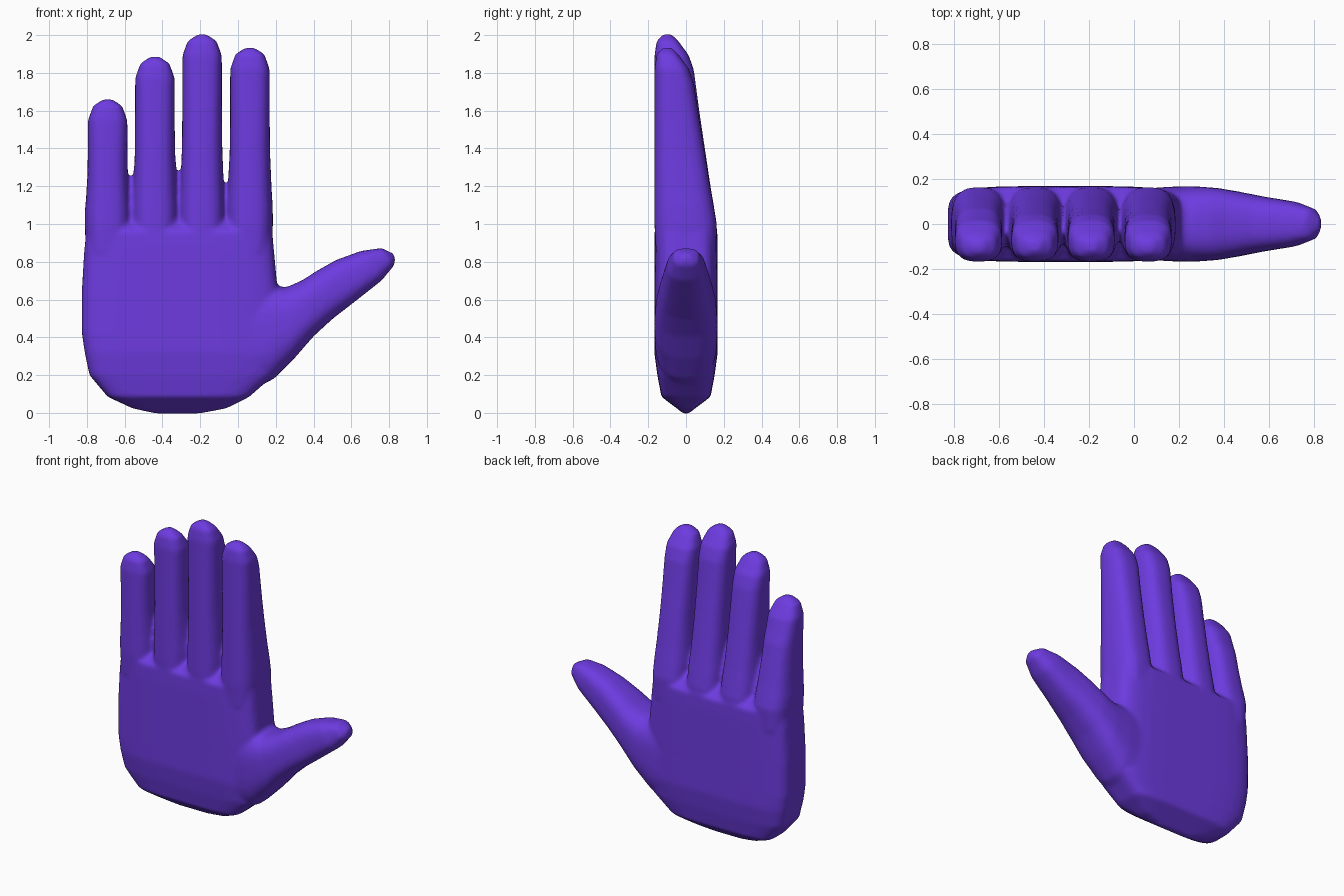
import bpy, bmesh, math

SIDES = 32


def spow(v, p):
    return math.copysign(abs(v) ** p, v)


def loft(bm, rings, n):
    """Skin superellipse rings; each ring = (x1, z1, x2, z2, y_front, y_back)."""
    loops = []
    for x1, z1, x2, z2, yf, yb in rings:
        loop = []
        for i in range(SIDES):
            a = 2 * math.pi * (i + 0.5) / SIDES
            u, v = spow(math.cos(a), 2 / n), spow(math.sin(a), 2 / n)
            loop.append(bm.verts.new(((x1 + x2) / 2 + u * (x2 - x1) / 2,
                                      (yf + yb) / 2 + v * (yb - yf) / 2,
                                      (z1 + z2) / 2 + u * (z2 - z1) / 2)))
        loops.append(loop)
    for a, b in zip(loops, loops[1:]):
        for i in range(SIDES):
            j = (i + 1) % SIDES
            bm.faces.new((a[i], a[j], b[j], b[i]))
    bm.faces.new(loops[0][::-1])
    bm.faces.new(loops[-1])


bm = bmesh.new()

# palm: z, left, right, half depth
palm = [(-0.003, -0.44, -0.20, 0.015), (0.025, -0.56, -0.06, 0.05),
        (0.085, -0.69, 0.06, 0.13), (0.20, -0.787, 0.19, 0.152),
        (0.32, -0.812, 0.22, 0.168), (0.42, -0.827, 0.22, 0.168),
        (0.65, -0.827, 0.21, 0.168), (0.87, -0.814, 0.19, 0.168),
        (0.96, -0.803, 0.182, 0.166), (1.06, -0.79, 0.17, 0.05)]
loft(bm, [(l, z, r, z, -h, h) for z, l, r, h in palm], 5)

# four fingers: centre x, tip height; the backs slope towards the palm side
for cx, top in ((-0.69, 1.66), (-0.44, 1.885), (-0.19, 2.003), (0.063, 1.933)):
    span = top - 1.0
    prof = [(0.85, 0.115, -0.16, 0.16), (1.0, 0.122, -0.167, 0.163),
            (1.0 + 0.10 * span, 0.121, -0.167, 0.147),
            (1.0 + 0.20 * span, 0.115, -0.167, 0.13),
            (1.0 + 0.40 * span, 0.107, -0.167, 0.10),
            (1.0 + 0.60 * span, 0.105, -0.167, 0.07),
            (top - 0.19, 0.105, -0.167, 0.042),
            (top - 0.11, 0.104, -0.167, 0.015),
            (top - 0.035, 0.077, -0.155, -0.04),
            (top, 0.025, -0.125, -0.075)]
    loft(bm, [(cx - w, z, cx + w, z, f, b) for z, w, f, b in prof], 2.8)

# thumb: upper edge point, lower edge point, half depth
thumb = [(-0.10, 0.72, -0.05, 0.06, 0.15), (0.14, 0.68, 0.19, 0.18, 0.166),
         (0.255, 0.665, 0.30, 0.29, 0.167), (0.34, 0.702, 0.40, 0.405, 0.16),
         (0.41, 0.748, 0.50, 0.497, 0.145), (0.52, 0.81, 0.62, 0.59, 0.122),
         (0.65, 0.857, 0.76, 0.70, 0.10), (0.76, 0.873, 0.826, 0.78, 0.068),
         (0.83, 0.84, 0.832, 0.80, 0.025)]
loft(bm, [(a, b, c, d, -h, h) for a, b, c, d, h in thumb], 2.8)

bmesh.ops.recalc_face_normals(bm, faces=bm.faces[:])
mesh = bpy.data.meshes.new("hand")
bm.to_mesh(mesh)
bm.free()
hand = bpy.data.objects.new("hand", mesh)
bpy.context.collection.objects.link(hand)

# one purple material
purple = bpy.data.materials.new("purple")
purple.diffuse_color = (0.153, 0.044, 0.745, 1)
mesh.materials.append(purple)
mesh.polygons.foreach_set("use_smooth", [True] * len(mesh.polygons))

# fuse the parts into one soft skin
remesh = hand.modifiers.new("fuse", 'REMESH')
remesh.mode = 'VOXEL'
remesh.voxel_size = 0.013
remesh.use_smooth_shade = True
smooth = hand.modifiers.new("soften", 'SMOOTH')
smooth.factor = 0.5
smooth.iterations = 6
